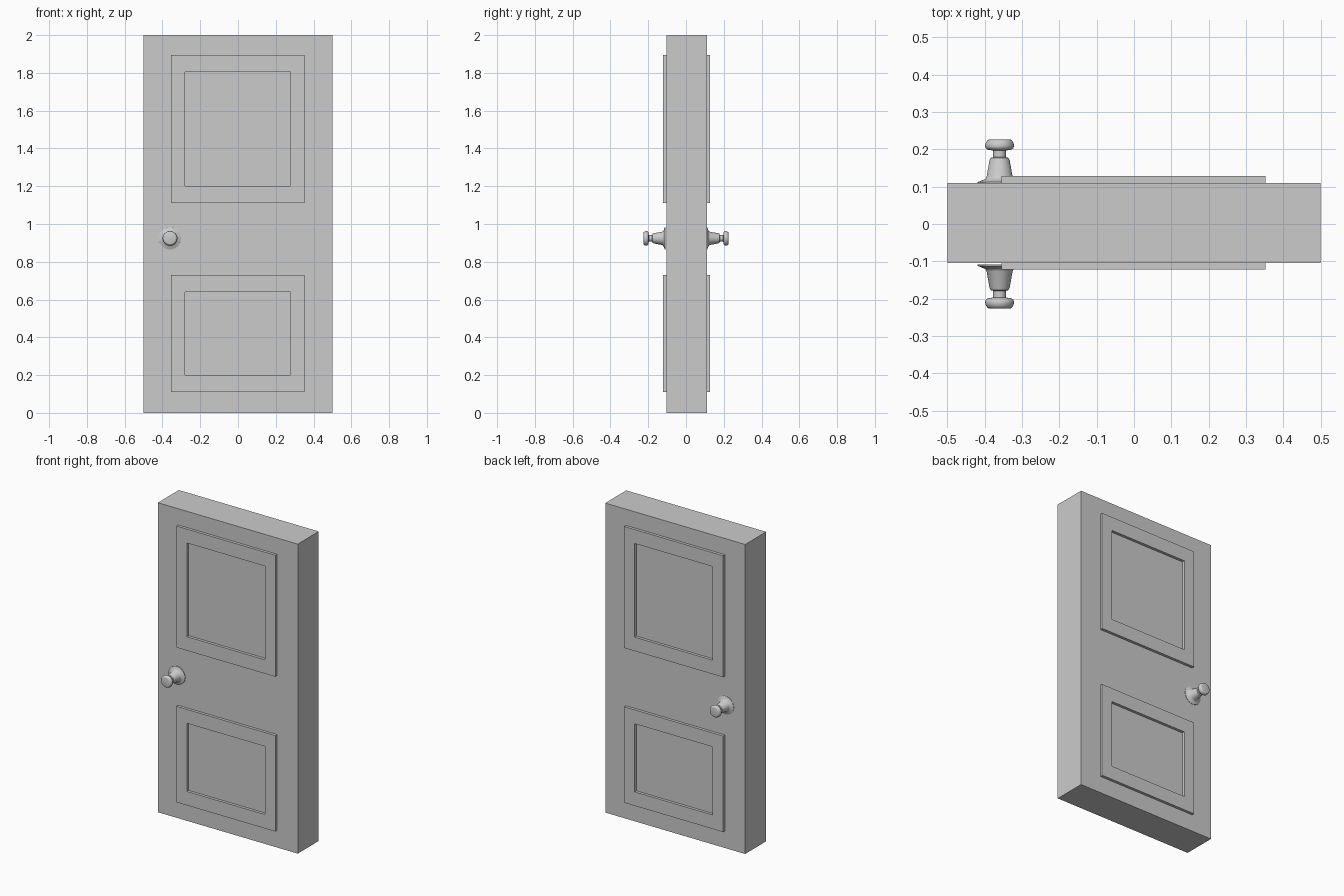
import bpy, bmesh, math
from mathutils import Vector

if "Cube" in bpy.data.objects:
    bpy.data.objects.remove(bpy.data.objects["Cube"])

Y_FRONT, Y_BACK = -0.104, 0.110      # slab faces
TRIM = 0.018                         # trim thickness


def finish(bm, name):
    bmesh.ops.recalc_face_normals(bm, faces=bm.faces)
    me = bpy.data.meshes.new(name)
    bm.to_mesh(me)
    bm.free()
    ob = bpy.data.objects.new(name, me)
    bpy.context.collection.objects.link(ob)
    return ob


def slab():
    bm = bmesh.new()
    bmesh.ops.create_cube(bm, size=1)
    for v in bm.verts:
        v.co = Vector((v.co.x, v.co.y * (Y_BACK - Y_FRONT) + (Y_BACK + Y_FRONT) / 2,
                       (v.co.z + 0.5) * 2))
    finish(bm, "door_slab")


def trim_frame(name, outer, inner, y, depth):
    """Flat rectangular ring standing out from the slab face at y."""
    bm = bmesh.new()

    def ring(x0, x1, z0, z1):
        return [bm.verts.new((x, y, z)) for x, z in ((x0, z0), (x1, z0), (x1, z1), (x0, z1))]
    a, b = ring(*outer), ring(*inner)
    faces = [bm.faces.new((a[i], a[(i + 1) % 4], b[(i + 1) % 4], b[i])) for i in range(4)]
    ext = bmesh.ops.extrude_face_region(bm, geom=faces, use_keep_orig=True)
    moved = [g for g in ext["geom"] if isinstance(g, bmesh.types.BMVert)]
    bmesh.ops.translate(bm, verts=moved, vec=(0, depth, 0))
    finish(bm, name)


def knob(name, side):
    """Lathed rose, shank, neck and knob head around a y axis."""
    profile = [(0, .108), (.059, .108), (.059, .112), (.047, .117), (.038, .121),
               (.035, .126), (.027, .171), (.024, .177), (.0175, .179), (.0175, .197),
               (.032, .199), (.037, .203), (.039, .209), (.037, .218), (.032, .225),
               (.029, .226), (0, .226)]
    bm = bmesh.new()
    verts = [bm.verts.new((r, y * side, 0)) for r, y in profile]
    edges = [bm.edges.new(p) for p in zip(verts, verts[1:])]
    bmesh.ops.spin(bm, geom=verts + edges, cent=(0, 0, 0), axis=(0, 1, 0),
                   angle=2 * math.pi, steps=32, use_duplicate=False)
    bmesh.ops.remove_doubles(bm, verts=bm.verts, dist=1e-5)
    ob = finish(bm, name)
    ob.location = (-0.36, 0, 0.924)
    bpy.ops.object.select_all(action='DESELECT')
    ob.select_set(True)
    bpy.context.view_layer.objects.active = ob
    bpy.ops.object.shade_smooth_by_angle(angle=math.radians(40))


slab()

# raised panel trims and knobs on both faces
panels = {"upper": ((-.355, .352, 1.11, 1.895), (-.28, .277, 1.20, 1.805)),
          "lower": ((-.355, .352, 0.11, 0.73), (-.28, .277, 0.20, 0.64))}
for side, y, s in (("front", Y_FRONT, -1), ("back", Y_BACK, 1)):
    for level, (outer, inner) in panels.items():
        trim_frame(f"{side}_{level}_trim", outer, inner, y, s * TRIM)
    knob(f"{side}_knob", s)
